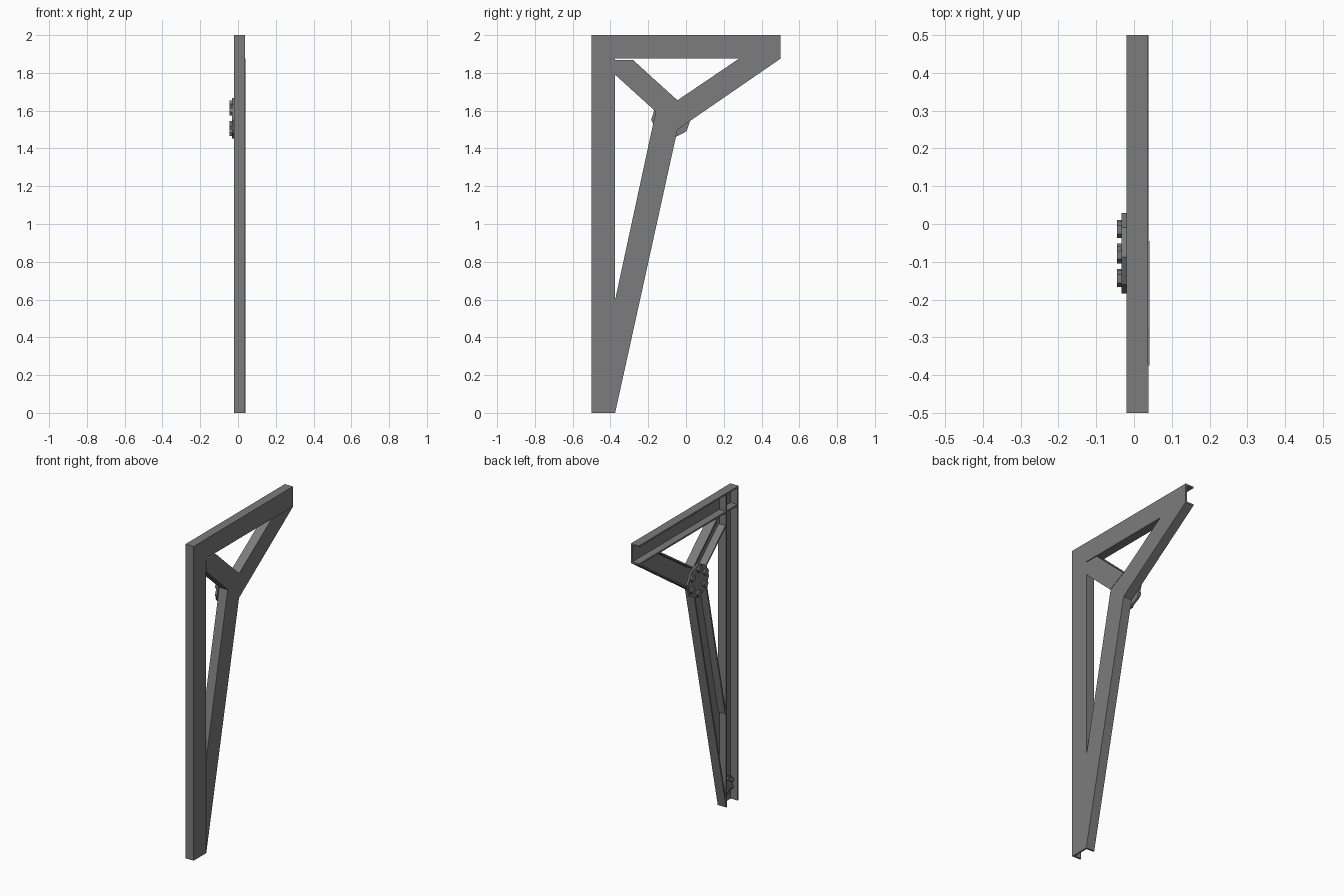
import bpy, bmesh
from math import pi, cos, sin, radians
from mathutils import Vector

cube = bpy.data.objects.get("Cube")
if cube:
    bpy.data.objects.remove(cube, do_unlink=True)

steel = bpy.data.materials.new("steel grey")
steel.use_nodes = True
GREY = (0.2, 0.2, 0.2, 1)
steel.diffuse_color = GREY
steel.node_tree.nodes["Principled BSDF"].inputs["Base Color"].default_value = GREY

BACK, FACE, WALL = -0.02, 0.038, 0.01


def prism(bm, outline, x0, x1):
    """Extrude a y-z outline between two x positions."""
    face = bm.faces.new([bm.verts.new((x0, y, z)) for y, z in outline])
    moved = bmesh.ops.extrude_face_region(bm, geom=[face])["geom"]
    verts = [v for v in moved if isinstance(v, bmesh.types.BMVert)]
    bmesh.ops.translate(bm, verts=verts, vec=(x1 - x0, 0, 0))


def finish(bm, name):
    bmesh.ops.recalc_face_normals(bm, faces=bm.faces[:])
    mesh = bpy.data.meshes.new(name)
    bm.to_mesh(mesh)
    bm.free()
    mesh.materials.append(steel)
    bpy.context.collection.objects.link(bpy.data.objects.new(name, mesh))


def channel(name, edge_a, edge_b, proud=0.0, corner=()):
    """C-section beam: a web between two edges, with a flange along each."""
    bm = bmesh.new()
    web = [edge_a[0], edge_a[1], edge_b[1], edge_b[0], *corner]
    prism(bm, web, FACE - WALL, FACE + proud)
    for edge, other in ((edge_a, edge_b), (edge_b, edge_a)):
        p, q = Vector(edge[0]), Vector(edge[1])
        along = (q - p).normalized()
        inward = Vector((-along.y, along.x))
        if inward.dot((Vector(other[0]) + Vector(other[1])) / 2 - p) < 0:
            inward.negate()
        step = inward * WALL
        prism(bm, [p, q, q + step, p + step], BACK, FACE - 0.001)
    finish(bm, name)


def ring(y, z, radius, sides, turn):
    return [(y + radius * cos(turn + i * 2 * pi / sides),
             z + radius * sin(turn + i * 2 * pi / sides)) for i in range(sides)]


def bolted_plate(name, y, z, radius, x, bolt):
    """Octagonal plate with a circle of six hexagonal bolt heads."""
    bm = bmesh.new()
    prism(bm, ring(y, z, radius, 8, radians(5)), x, x - 0.013)
    for by, bz in ring(y, z, radius * 0.7, 6, radians(33)):
        prism(bm, ring(by, bz, bolt, 6, 0), x - 0.013, x - 0.025)
    finish(bm, name)


# Upright post and top arm
channel("post", [(-0.5, 0), (-0.5, 2)], [(-0.375, 0), (-0.375, 2)])
channel("top_arm", [(-0.5, 2), (0.5, 2)], [(-0.5, 1.875), (0.5, 1.875)], -0.001)

# Three braces meeting at the hub
left, top, right = (-0.16, 1.595), (-0.045, 1.655), (-0.045, 1.5)
channel("long_brace", [(-0.375, 0.6), left], [(-0.375, 0), right], 0.001)
channel("short_brace", [(-0.375, 1.79), left], [(-0.28, 1.868), top], 0.003,
        [(-0.375, 1.868)])
channel("outer_brace", [top, (0.28, 1.875)], [right, (0.5, 1.875)], 0.001)
hub = bmesh.new()
prism(hub, [left, top, right], FACE - WALL, FACE + 0.001)
finish(hub, "hub_web")

# Bolted plates
bolted_plate("hub_plate", -0.078, 1.56, 0.107, BACK, 0.022)
bolted_plate("foot_plate", -0.4375, 0.11, 0.06, FACE - WALL, 0.013)
